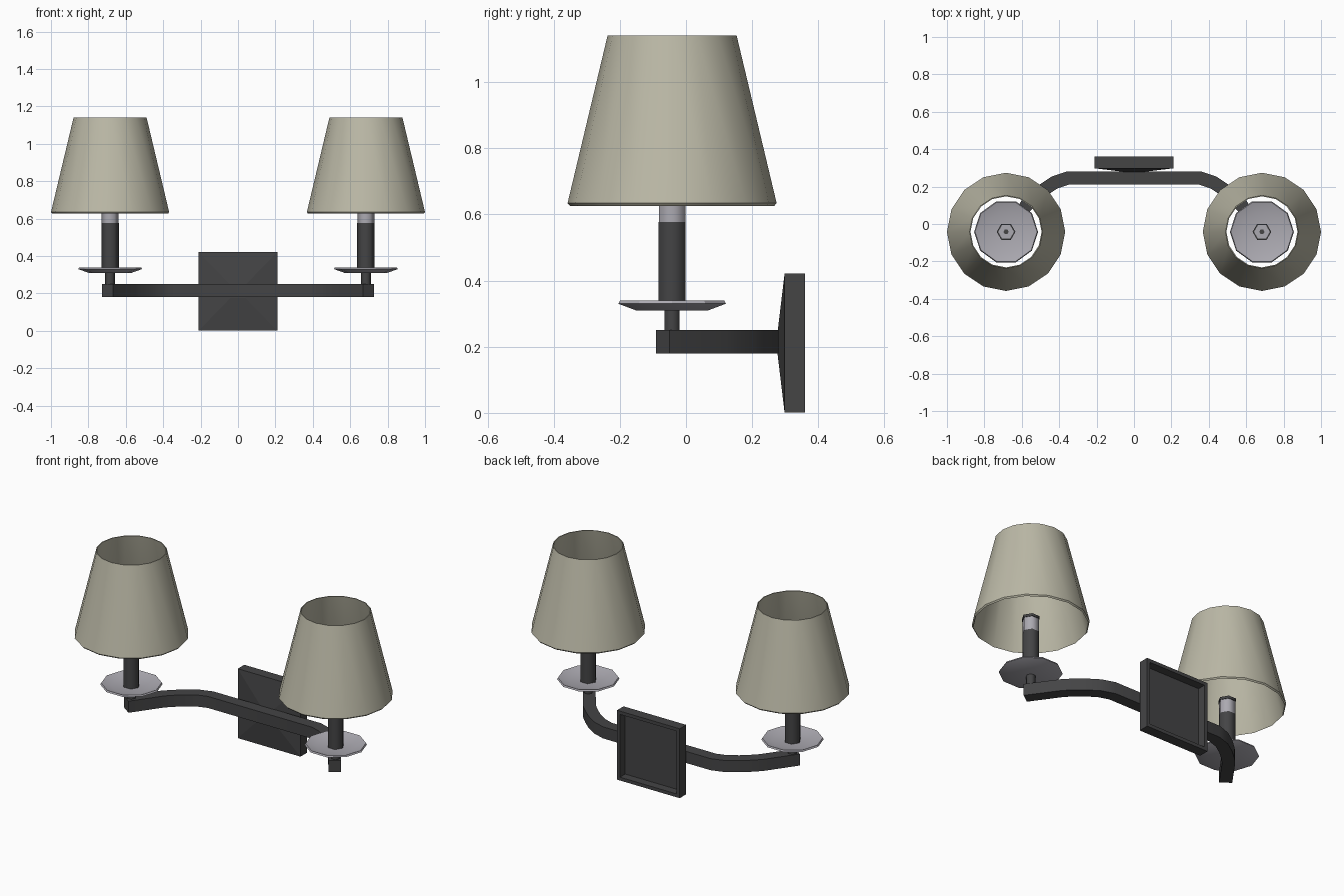
import bpy, bmesh, math
from mathutils import Vector

if "Cube" in bpy.data.objects:
    bpy.data.objects.remove(bpy.data.objects["Cube"])


def material(name, rgb):
    m = bpy.data.materials.new(name)
    m.diffuse_color = (*rgb, 1)
    m.use_nodes = True
    m.node_tree.nodes["Principled BSDF"].inputs["Base Color"].default_value = m.diffuse_color
    return m


DARK = material("dark metal", (0.058, 0.058, 0.06))
GREY = material("pale grey", (0.41, 0.40, 0.44))
CREAM = material("cream fabric", (0.50, 0.485, 0.385))


def finish(bm, name, mat, angle):
    bmesh.ops.remove_doubles(bm, verts=bm.verts, dist=1e-5)
    bmesh.ops.recalc_face_normals(bm, faces=bm.faces)
    me = bpy.data.meshes.new(name)
    bm.to_mesh(me)
    bm.free()
    me.materials.append(mat)
    me.shade_smooth()
    me.set_sharp_from_angle(angle=math.radians(angle))
    ob = bpy.data.objects.new(name, me)
    bpy.context.collection.objects.link(ob)
    return ob


def lathe(name, profile, sides, cx, cy, mat, angle=40, closed=False):
    """Revolve (radius, z) points about a vertical axis at cx, cy."""
    bm = bmesh.new()
    rings = []
    for r, z in profile:
        rings.append([bm.verts.new((cx + r * math.cos(2 * math.pi * i / sides),
                                    cy + r * math.sin(2 * math.pi * i / sides), z))
                      for i in range(sides)])
    pairs = list(zip(rings, rings[1:]))
    if closed:
        pairs.append((rings[-1], rings[0]))
    for a, b in pairs:
        for i in range(sides):
            j = (i + 1) % sides
            bm.faces.new((a[i], a[j], b[j], b[i]))
    bmesh.ops.dissolve_degenerate(bm, dist=1e-5, edges=bm.edges)
    return finish(bm, name, mat, angle)


def rod(r, z0, z1):
    return [(0, z0), (r, z0), (r, z1), (0, z1)]


# Wall plate: square block, shallow pyramid on the front, hollow back
bm = bmesh.new()
loops = []
for h, hz, y in [(0.19, 0.19, 0.31), (0.19, 0.19, 0.36), (0.21, 0.21, 0.36),
                 (0.21, 0.21, 0.298), (0.04, 0.035, 0.277)]:
    loops.append([bm.verts.new((sx * h, y, 0.211 + sz * hz))
                  for sx, sz in ((-1, -1), (1, -1), (1, 1), (-1, 1))])
for a, b in zip(loops, loops[1:]):
    for i in range(4):
        j = (i + 1) % 4
        bm.faces.new((a[i], a[j], b[j], b[i]))
bm.faces.new(loops[0])
bm.faces.new(loops[-1])
finish(bm, "wall_plate", DARK, 5)

# Curved arm: rectangular section swept along a mirrored path
half = [(0.355, 0.245), (0.425, 0.222), (0.488, 0.18), (0.54, 0.135),
        (0.577, 0.098), (0.698, -0.071)]
path = [Vector((-x, y)) for x, y in reversed(half)] + [Vector(p) for p in half]
bm = bmesh.new()
sections = []
for i, p in enumerate(path):
    d0 = (p - path[i - 1]).normalized() if i else None
    d1 = (path[i + 1] - p).normalized() if i < len(path) - 1 else None
    d = ((d0 or d1) + (d1 or d0)).normalized()
    w = 0.035 / d.dot(d1 or d0)
    n = Vector((-d.y, d.x)) * w
    sections.append([bm.verts.new((p.x + s * n.x, p.y + s * n.y, z))
                     for s, z in ((-1, 0.18), (1, 0.18), (1, 0.25), (-1, 0.25))])
for a, b in zip(sections, sections[1:]):
    for i in range(4):
        j = (i + 1) % 4
        bm.faces.new((a[i], a[j], b[j], b[i]))
bm.faces.new(sections[0])
bm.faces.new(sections[-1])
finish(bm, "curved_arm", DARK, 40)

# Two lamps
for side, cx in (("left", -0.684), ("right", 0.684)):
    cy = -0.042
    lathe(side + "_stem", rod(0.026, 0.245, 0.315), 6, cx, cy, DARK, 65)
    # shallow ten-sided drip dish
    lathe(side + "_dish", [(0, 0.31), (0.115, 0.31), (0.171, 0.33), (0.166, 0.339),
                           (0.11, 0.322), (0, 0.322)], 10, cx, cy, GREY, 30)
    lathe(side + "_candle", rod(0.047, 0.318, 0.577), 6, cx, cy, DARK, 65)
    lathe(side + "_socket", rod(0.046, 0.577, 0.665), 6, cx, cy, GREY, 65)
    # dark socket rim and centre pin
    lathe(side + "_socket_rim", [(0.042, 0.655), (0.05, 0.655), (0.05, 0.67), (0.042, 0.67)],
          6, cx, cy, DARK, 65, closed=True)
    lathe(side + "_socket_pin", rod(0.014, 0.66, 0.672), 6, cx, cy, DARK, 65)
    # open tapered shade with a small turned-in hem
    lathe(side + "_shade", [(0.195, 1.141), (0.316, 0.634), (0.309, 0.626),
                            (0.305, 0.634), (0.190, 1.141)],
          16, cx, cy, CREAM, 35, closed=True)
